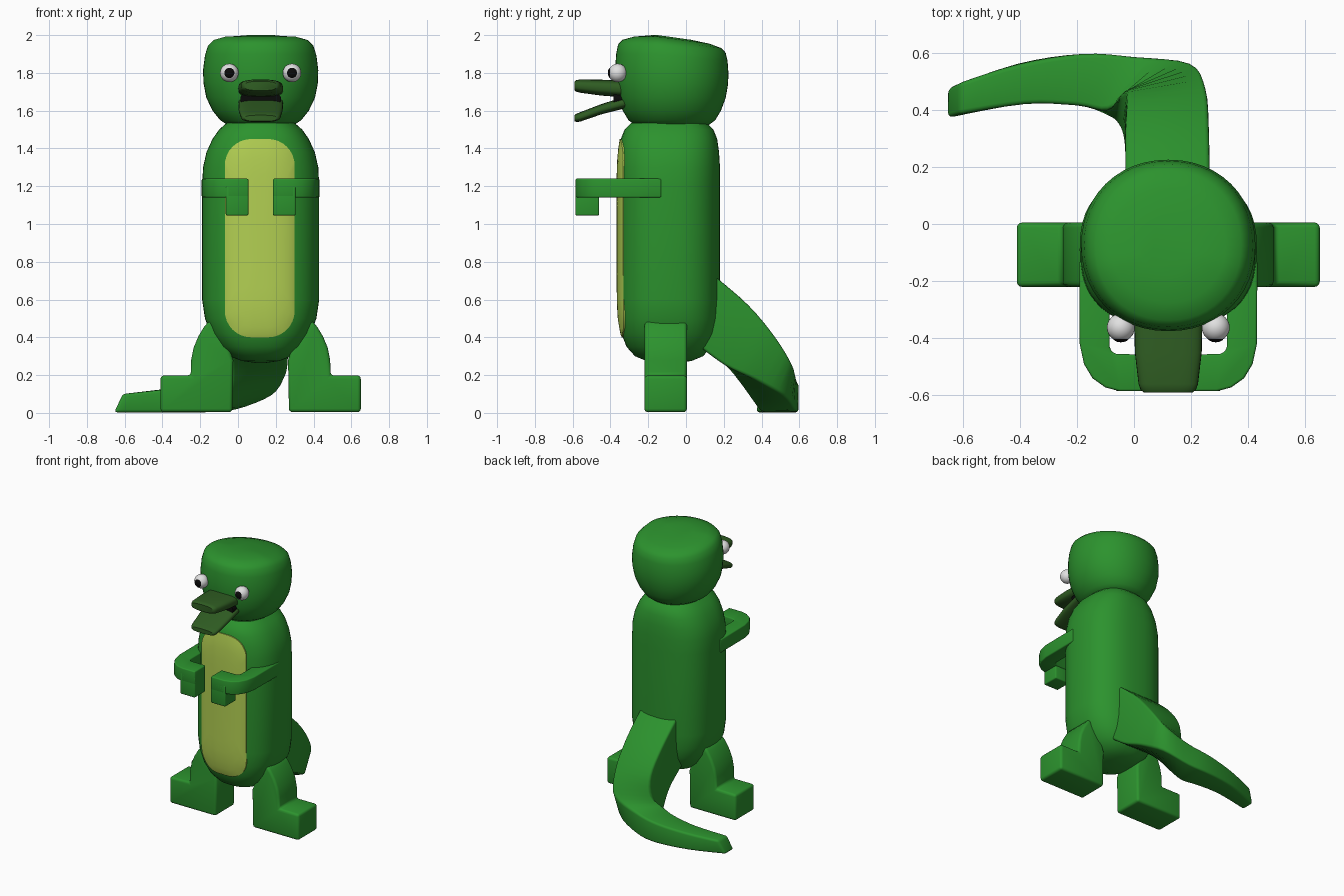
import bpy, bmesh, math
from mathutils import Vector

if "Cube" in bpy.data.objects:
    bpy.data.objects.remove(bpy.data.objects["Cube"])

CX, CY = 0.12, -0.09          # body axis


def material(name, rgb):
    m = bpy.data.materials.new(name)
    m.diffuse_color = (*rgb, 1)
    m.use_nodes = True
    m.node_tree.nodes["Principled BSDF"].inputs["Base Color"].default_value = m.diffuse_color
    return m


GREEN = material("leaf green", (0.025, 0.29, 0.027))
YELLOW = material("belly yellow", (0.45, 0.63, 0.085))
DARK = material("beak dark green", (0.028, 0.107, 0.016))
WHITE = material("eye white", (0.75, 0.75, 0.75))
BLACK = material("black", (0.003, 0.003, 0.003))


def finish(name, bm, mat, bevel=0.0, fix=True):
    if fix:
        bmesh.ops.recalc_face_normals(bm, faces=bm.faces)
    if bevel:
        edges = [e for e in bm.edges if e.calc_face_angle(0) > math.radians(40)]
        bmesh.ops.bevel(bm, geom=edges, offset=bevel, segments=3, profile=0.5,
                        affect='EDGES', clamp_overlap=True)
    me = bpy.data.meshes.new(name)
    bm.to_mesh(me)
    bm.free()
    me.materials.append(mat)
    ob = bpy.data.objects.new(name, me)
    bpy.context.collection.objects.link(ob)
    bpy.ops.object.select_all(action='DESELECT')
    ob.select_set(True)
    bpy.context.view_layer.objects.active = ob
    bpy.ops.object.shade_smooth_by_angle(angle=math.radians(40))
    return ob


def loft(name, rings, mat, bevel=0.0):
    """Skin closed rings of equal size and cap both ends."""
    bm = bmesh.new()
    vs = [[bm.verts.new(p) for p in r] for r in rings]
    n = len(rings[0])
    for a, b in zip(vs, vs[1:]):
        for i in range(n):
            j = (i + 1) % n
            bm.faces.new((a[i], a[j], b[j], b[i]))
    bm.faces.new(vs[0][::-1])
    bm.faces.new(vs[-1])
    return finish(name, bm, mat, bevel)


def oval(a, b, e, n=48):
    """Superellipse points with half sizes a, b and exponent e."""
    pts = []
    for i in range(n):
        t = 2 * math.pi * i / n
        c, s = math.cos(t), math.sin(t)
        pts.append((a * math.copysign(abs(c) ** (2 / e), c),
                    b * math.copysign(abs(s) ** (2 / e), s)))
    return pts


def ball(name, loc, size, mat):
    bm = bmesh.new()
    bmesh.ops.create_uvsphere(bm, u_segments=24, v_segments=14, radius=1)
    for v in bm.verts:
        v.co = Vector([v.co[k] * size[k] + loc[k] for k in range(3)])
    return finish(name, bm, mat)


# Body: stacked ovals (height, half width, half depth)
BODY = [(.265, .03, .05), (.275, .1, .12), (.30, .165, .18), (.35, .22, .225),
        (.42, .265, .252), (.5, .295, .265), (.6, .31, .27), (1.2, .31, .27),
        (1.3, .305, .27), (1.38, .287, .265), (1.45, .255, .255),
        (1.5, .22, .235), (1.535, .18, .2)]
E = 2.5
loft("body", [[(CX + x, CY + y, z) for x, y in oval(a, b, E)] for z, a, b in BODY], GREEN)


def body_front(u, z):
    """Depth of the body's front surface at side offset u and height z."""
    for (z0, a0, b0), (z1, a1, b1) in zip(BODY, BODY[1:]):
        if z0 <= z <= z1:
            f = (z - z0) / (z1 - z0)
            a, b = a0 + f * (a1 - a0), b0 + f * (b1 - b0)
            return CY - b * max(0, 1 - (abs(u) / a) ** E) ** (1 / E)


# Belly patch: rounded rectangle hugging the body front
outline = []
for k, (sx, sz) in enumerate(((1, 1), (-1, 1), (-1, -1), (1, -1))):
    for i in range(9):
        t = math.pi / 2 * (k + i / 8)
        outline.append((sx * .045 + .14 * math.cos(t), sz * .385 + .14 * math.sin(t)))
bm = bmesh.new()
rings = []
for s in (1, .97, .9, .8, .65, .5, .3, .1):
    rings.append([bm.verts.new((CX - .005 + x * s,
                                body_front(x * s - .005, .925 + z * s) - .007,
                                .925 + z * s)) for x, z in outline])
rim = [bm.verts.new(v.co + Vector((0, .02, 0))) for v in rings[0]]
rings.insert(0, rim)
for a, b in zip(rings, rings[1:]):
    for i in range(len(a)):
        j = (i + 1) % len(a)
        bm.faces.new((a[i], a[j], b[j], b[i]))
bm.faces.new(rings[-1])
bmesh.ops.recalc_face_normals(bm, faces=bm.faces)
if sum(f.normal.y * f.calc_area() for f in bm.faces) > 0:
    bmesh.ops.reverse_faces(bm, faces=bm.faces)
finish("belly", bm, YELLOW, fix=False)

# Head: stacked ovals, crown sloping down to the back
HEAD = [(1.52, .17, .19), (1.55, .215, .23), (1.6, .255, .26), (1.67, .288, .285),
        (1.75, .303, .297), (1.82, .305, .3), (1.9, .295, .295), (1.95, .28, .285),
        (1.975, .255, .262), (1.992, .2, .2), (2.0, .1, .1)]
rings = []
for z, a, b in HEAD:
    t = max(0, z - 1.65) / .35
    rings.append([(CX + x, -.075 + y, z - .14 * t * max(0, y + .075))
                  for x, y in oval(a, b, 2.1)])
loft("head", rings, GREEN)

# Beak halves: ovals along the depth (y, centre z, half width, half height)
BEAK = {"upper_beak": [(-.28, 1.712, .12, .045), (-.45, 1.722, .117, .042),
                       (-.56, 1.73, .104, .035), (-.58, 1.731, .097, .031),
                       (-.59, 1.731, .085, .024)],
        "lower_beak": [(-.3, 1.65, .117, .032), (-.45, 1.607, .117, .027),
                       (-.56, 1.567, .104, .025), (-.58, 1.562, .097, .022),
                       (-.59, 1.56, .085, .016)]}
for name, secs in BEAK.items():
    loft(name, [[(CX + x, y, zc + z) for x, z in oval(a, b, 3, 32)]
                for y, zc, a, b in secs], DARK)
loft("mouth", [[(CX + x, y, 1.662 + z) for x, z in oval(.108, .035, 3, 24)]
               for y in (-.3, -.385)], BLACK)

# Paired parts; u is the distance outward from the body axis
ARM = [(.312, -.13), (.31, -.42), (.295, -.49), (.265, -.54), (.22, -.572), (.17, -.585),
       (.065, -.585), (.065, -.457), (.18, -.455), (.198, -.447), (.205, -.43), (.205, -.15)]
HAND = [(.065, -.585), (.185, -.585), (.185, -.46), (.065, -.46)]
LEG = [(.53, .004), (.15, .004), (.145, .28), (.18, .38), (.27, .49), (.3, .455),
       (.33, .405), (.355, .345), (.368, .28), (.37, .198), (.53, .198)]
for side, s in (("left", 1), ("right", -1)):
    loft(side + "_arm", [[(CX + s * u, y, z) for u, y in ARM] for z in (1.14, 1.24)],
         GREEN, .008)
    loft(side + "_hand", [[(CX + s * u, y, z) for u, y in HAND] for z in (1.045, 1.2)],
         GREEN, .008)
    loft(side + "_leg", [[(CX + s * u, y, z) for u, z in LEG] for y in (-.22, .005)],
         GREEN, .018)
    ex = CX + s * .166
    ball(side + "_eye", (ex, -.362, 1.8), (.049, .049, .049), WHITE)
    ball(side + "_pupil", (ex, -.396, 1.8), (.029, .018, .029), BLACK)

# Tail: four-cornered sections (outer top, inner top, inner bottom, outer bottom)
TAIL = [
    ((.265, .12, .75), (-.03, .12, .75), (-.03, .06, .36), (.265, .06, .36)),
    ((.262, .33, .57), (-.03, .33, .57), (-.03, .21, .25), (.262, .21, .25)),
    ((.25, .48, .39), (-.025, .45, .41), (-.035, .29, .15), (.245, .36, .18)),
    ((.195, .565, .25), (-.04, .46, .27), (-.055, .345, .07), (.18, .52, .09)),
    ((0, .585, .18), (-.095, .4, .18), (-.1, .385, .015), (0, .58, .02)),
    ((-.18, .595, .15), (-.2, .415, .15), (-.2, .415, .003), (-.18, .595, .003)),
    ((-.4, .56, .125), (-.38, .42, .125), (-.39, .42, .003), (-.41, .56, .003)),
    ((-.61, .495, .1), (-.61, .385, .1), (-.655, .37, .003), (-.655, .472, .003))]
rings = []
for i in range(len(TAIL) - 1):
    quad = [TAIL[max(0, min(len(TAIL) - 1, i + k))] for k in (-1, 0, 1, 2)]
    for step in range(4):
        t = step / 4
        ring = []
        for c in range(4):
            p0, p1, p2, p3 = (Vector(q[c]) for q in quad)
            ring.append(.5 * (2 * p1 + (p2 - p0) * t + (2 * p0 - 5 * p1 + 4 * p2 - p3) * t * t
                              + (3 * p1 - p0 - 3 * p2 + p3) * t ** 3))
        rings.append(ring)
rings.append([Vector(p) for p in TAIL[-1]])
for r in rings:
    for p in r:
        p.z = max(p.z, .003)
loft("tail", rings, GREEN, .015)
